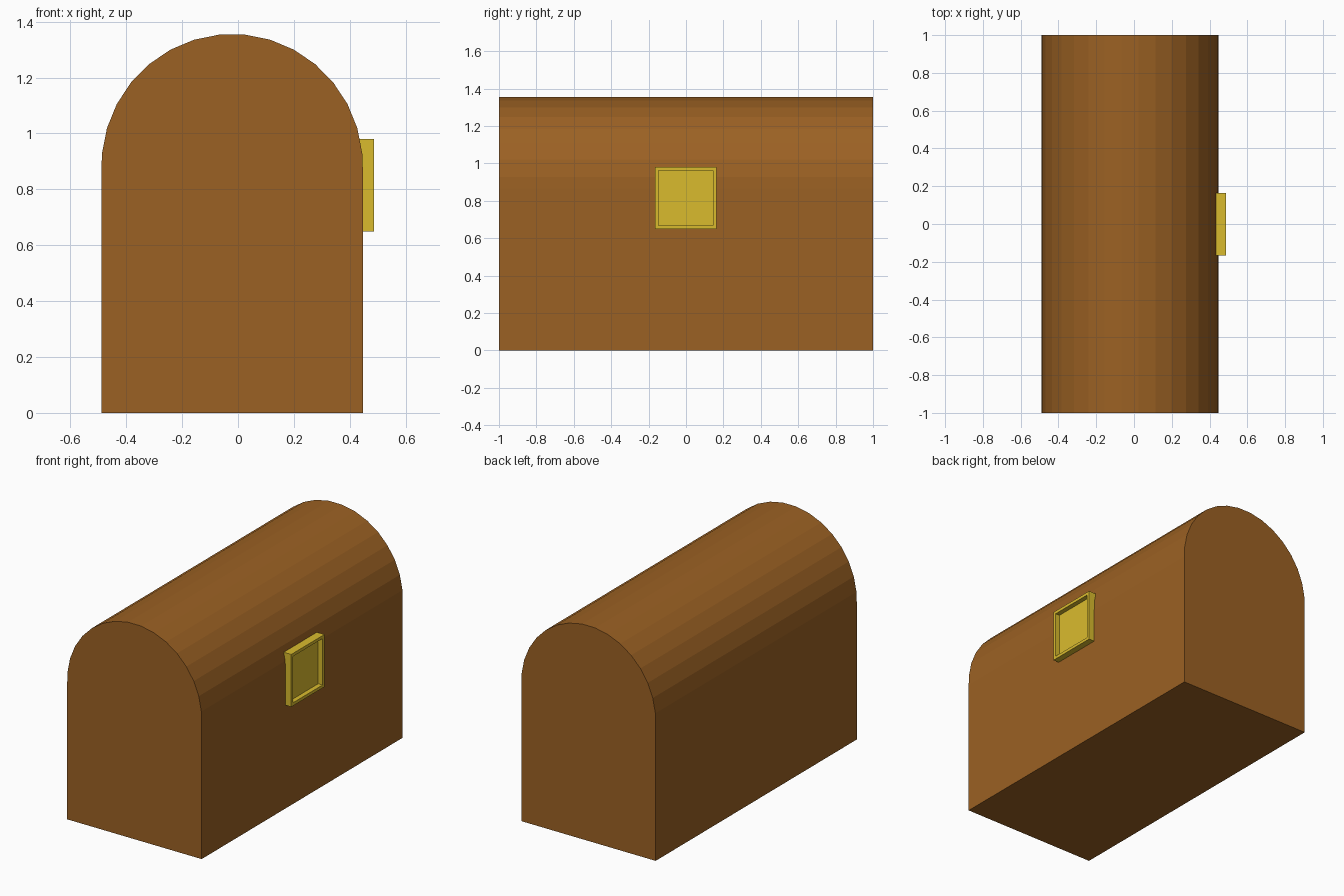
import bpy, bmesh
from math import sin, cos, pi

if "Cube" in bpy.data.objects:
    bpy.data.objects.remove(bpy.data.objects["Cube"])

CX = -0.021          # chest centre line in x
HALF = 0.468         # half depth of the chest
SEAM = 0.865         # height where the lid meets the base


def material(name, rgb):
    m = bpy.data.materials.new(name)
    m.diffuse_color = (*rgb, 1)
    m.use_nodes = True
    m.node_tree.nodes["Principled BSDF"].inputs["Base Color"].default_value = m.diffuse_color
    return m


wood = material("wood", (0.33, 0.12, 0.017))
brass = material("brass", (0.70, 0.50, 0.027))


def finish(bm, name, mat):
    bmesh.ops.recalc_face_normals(bm, faces=bm.faces)
    me = bpy.data.meshes.new(name)
    bm.to_mesh(me)
    bm.free()
    me.materials.append(mat)
    ob = bpy.data.objects.new(name, me)
    bpy.context.collection.objects.link(ob)
    return ob


def extrude_profile(name, points, mat):
    """Sweep an x-z profile along the full length of the chest."""
    bm = bmesh.new()
    face = bm.faces.new([bm.verts.new((x, -1, z)) for x, z in points])
    geom = bmesh.ops.extrude_face_region(bm, geom=[face])["geom"]
    verts = [g for g in geom if isinstance(g, bmesh.types.BMVert)]
    bmesh.ops.translate(bm, verts=verts, vec=(0, 2, 0))
    return finish(bm, name, mat)


# Box base
l, r = CX - HALF, CX + HALF
extrude_profile("chest_base", [(l, 0), (r, 0), (r, SEAM), (l, SEAM)], wood)

# Barrel lid: upper half of a 32-sided cylinder, closed at the seam
arc = [(CX + HALF * cos(a), 0.882 + 0.474 * sin(a))
       for a in ((i + 0.5) * 2 * pi / 32 for i in range(16))]
extrude_profile("chest_lid", [(r, SEAM)] + arc + [(l, SEAM)], wood)

# Lock plate: square block with a recessed front panel
bm = bmesh.new()
bmesh.ops.create_cube(bm, size=1)
bmesh.ops.scale(bm, vec=(0.057, 0.33, 0.33), verts=bm.verts)
bmesh.ops.translate(bm, vec=(0.4585, -0.001, 0.815), verts=bm.verts)
bm.normal_update()
front = max(bm.faces, key=lambda f: f.calc_center_median().x)
bmesh.ops.inset_region(bm, faces=[front], thickness=0.027)
panel = bmesh.ops.extrude_discrete_faces(bm, faces=[front])["faces"][0]
bmesh.ops.translate(bm, vec=(-0.03, 0, 0), verts=panel.verts)
finish(bm, "lock_plate", brass)
